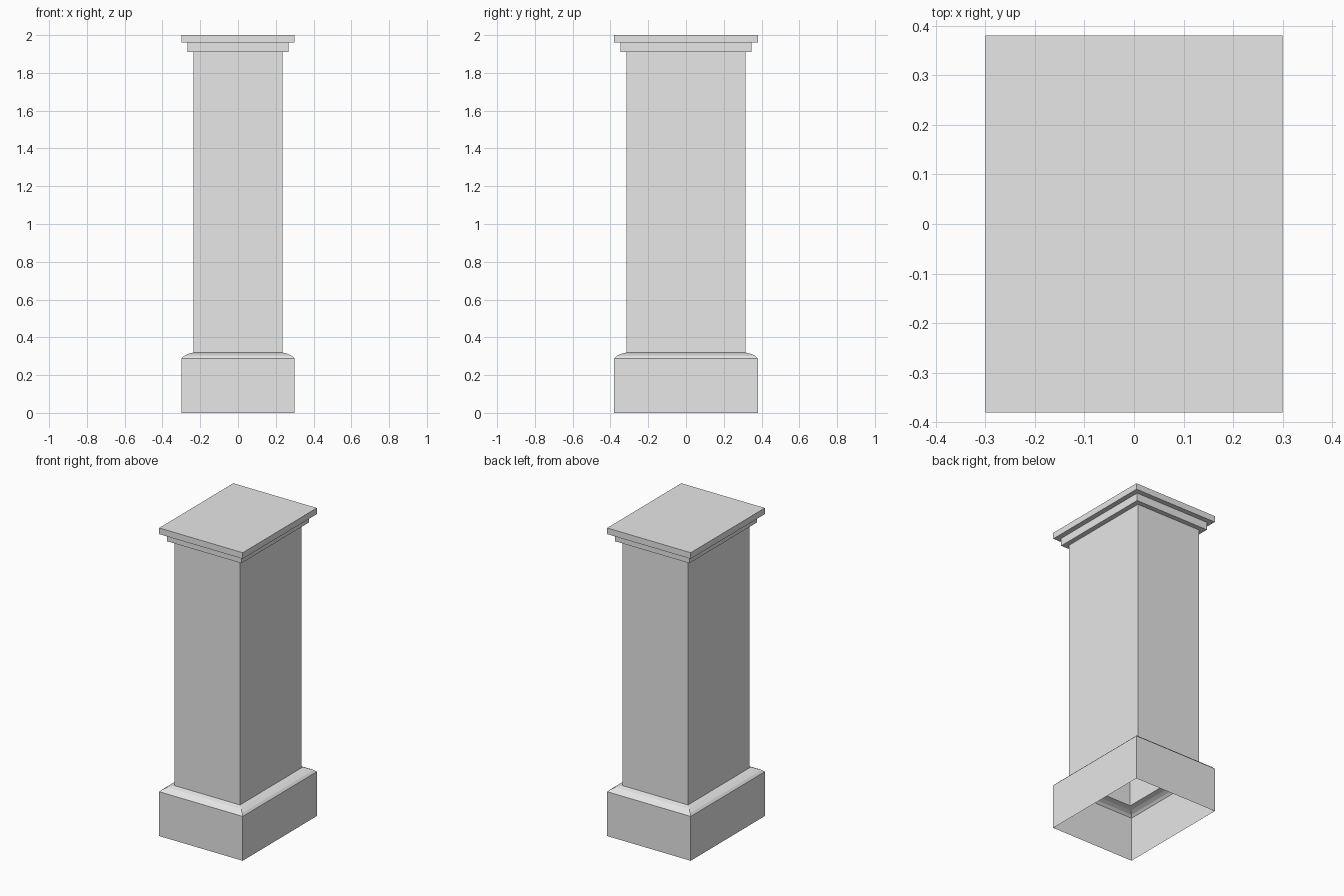
import bpy
import bmesh

cube = bpy.data.objects.get("Cube")
if cube:
    bpy.data.objects.remove(cube, do_unlink=True)

# Half size of the shaft; every other part is an outset from it
HALF_X, HALF_Y = 0.235, 0.315
EDGE, STEP = 0.065, 0.032

stone = bpy.data.materials.new("plain_grey")
stone.use_nodes = True
stone.diffuse_color = (0.8, 0.8, 0.8, 1)
stone.node_tree.nodes["Principled BSDF"].inputs["Base Color"].default_value = (0.8, 0.8, 0.8, 1)


def rectangular_skin(name, profile, close_top=False):
    """Sweep an (outset, height) profile around the rectangular plan."""
    bm = bmesh.new()
    rings = []
    for out, z in profile:
        x, y = HALF_X + out, HALF_Y + out
        corners = ((-x, -y), (x, -y), (x, y), (-x, y))
        rings.append([bm.verts.new((cx, cy, z)) for cx, cy in corners])
    for low, high in zip(rings, rings[1:]):
        for i in range(4):
            j = (i + 1) % 4
            bm.faces.new((low[i], low[j], high[j], high[i]))
    if close_top:
        bm.faces.new(rings[-1])
    mesh = bpy.data.meshes.new(name)
    bm.to_mesh(mesh)
    bm.free()
    mesh.materials.append(stone)
    obj = bpy.data.objects.new(name, mesh)
    bpy.context.collection.objects.link(obj)
    return obj


# Hollow plinth, open underneath, with a rounded shoulder
rectangular_skin("plinth", [(EDGE, 0), (EDGE, 0.288), (0.052, 0.301),
                            (0.03, 0.312), (0, 0.32)])

# Hollow shaft
rectangular_skin("shaft", [(0, 0.32), (0, 1.91)])

# Two-stepped capital with a flat top
rectangular_skin("capital", [(0, 1.91), (STEP, 1.91), (STEP, 1.96),
                             (EDGE, 1.96), (EDGE, 2)], close_top=True)
